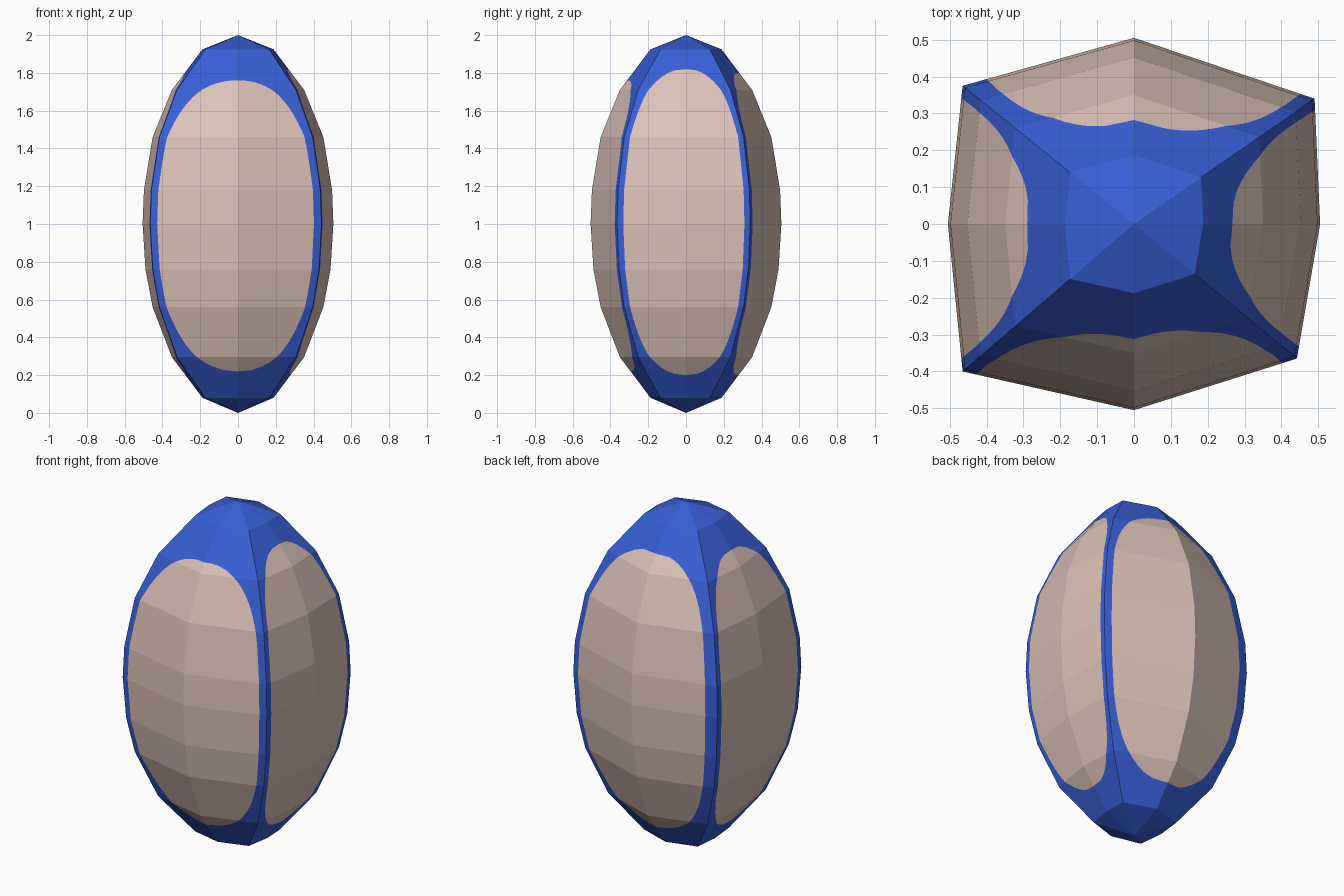
import bpy, bmesh, math
from mathutils import Vector

if "Cube" in bpy.data.objects:
    bpy.data.objects.remove(bpy.data.objects["Cube"])


def material(name, rgb):
    m = bpy.data.materials.new(name)
    m.diffuse_color = (*rgb, 1)
    m.use_nodes = True
    m.node_tree.nodes["Principled BSDF"].inputs["Base Color"].default_value = m.diffuse_color
    return m


# Silhouette profile: (height, radius at the middle of a side)
PROFILE = [(0, 0), (.08, .188), (.295, .35), (.56, .452), (.76, .49), (1, .505),
           (1.18, .498), (1.46, .452), (1.71, .35), (1.925, .188), (2, 0)]

# Slightly uneven boxy octagon at the widest ring
MIDS = [Vector(p) for p in ((0, -.505), (.505, 0), (0, .505), (-.505, 0))]
CORNERS = [Vector(p) for p in ((.442, -.365), (.49, .34), (-.465, .375), (-.465, -.4))]

# Panels for front, right, back, left: bottom, top, width to each corner, squareness
PANELS = [(.22, 1.76, .91, .92, 6), (.20, 1.82, .91, .91, 8),
          (.20, 1.80, .86, .92, 7), (.20, 1.79, .91, .91, 7)]


def radius(z):
    for (z0, r0), (z1, r1) in zip(PROFILE, PROFILE[1:]):
        if z <= z1:
            return r0 + (r1 - r0) * (z - z0) / (z1 - z0)
    return 0


def panel_width(panel, z):
    # rounded panel outline: 0 at its ends, 1 at full width
    low, high, _, _, power = panel
    s = abs((z - (low + high) / 2) / ((high - low) / 2))
    return max(0, 1 - s ** power) ** .4 if s < 1 - 1e-6 else 0


# Heights: profile rings plus rows following the rounded panel ends
heights = {round(z, 4) for z, _ in PROFILE}
for low, high, *_ in PANELS:
    for i in range(25):
        s = math.sin(math.pi * (i / 24 - .5))
        heights.add(round((low + high) / 2 + s * (high - low) / 2, 4))
heights = sorted(heights)

bm = bmesh.new()
for side, panel in enumerate(PANELS):
    for corner, full in ((CORNERS[side], panel[2]), (CORNERS[side - 1], panel[3])):
        rows = []
        for z in heights:
            k = radius(z) / .505
            t = full * panel_width(panel, z)
            rows.append([bm.verts.new((*(MIDS[side].lerp(corner, u) * k), z))
                         for u in (0, t, 1)])
        for a, b in zip(rows, rows[1:]):
            for c in range(2):
                f = bm.faces.new((a[c], a[c + 1], b[c + 1], b[c]))
                f.material_index = 1 - c      # inner strip is the panel colour
bmesh.ops.remove_doubles(bm, verts=bm.verts, dist=1e-5)
bmesh.ops.recalc_face_normals(bm, faces=bm.faces)

# Capsule shell with four inlaid panels
mesh = bpy.data.meshes.new("capsule_shell")
bm.to_mesh(mesh)
bm.free()
mesh.materials.append(material("blue", (.04, .115, .68)))
mesh.materials.append(material("pale pink", (.72, .54, .48)))
bpy.context.collection.objects.link(bpy.data.objects.new("capsule_shell", mesh))
